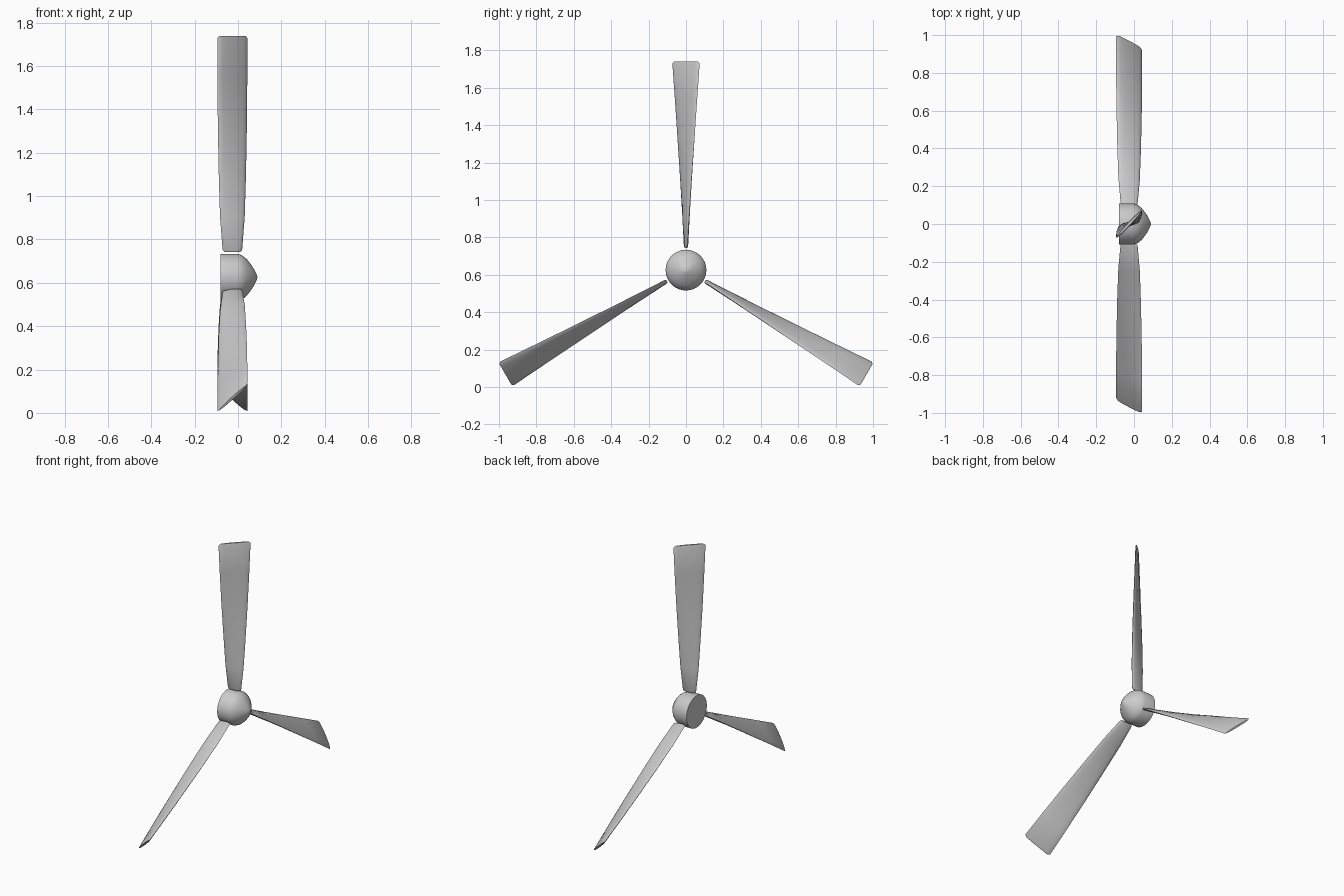
import bpy, bmesh, math
from mathutils import Matrix, Vector

if "Cube" in bpy.data.objects:
    bpy.data.objects.remove(bpy.data.objects["Cube"])

HUB_Z = 0.625


def finish(name, bm, angle):
    bmesh.ops.recalc_face_normals(bm, faces=bm.faces)
    me = bpy.data.meshes.new(name)
    bm.to_mesh(me)
    bm.free()
    ob = bpy.data.objects.new(name, me)
    bpy.context.collection.objects.link(ob)
    bpy.ops.object.select_all(action='DESELECT')
    ob.select_set(True)
    bpy.context.view_layer.objects.active = ob
    bpy.ops.object.shade_smooth_by_angle(angle=math.radians(angle))
    return ob


# Hub: flat back, short cylinder and domed nose, turned around the x axis
def make_hub():
    profile = [(-0.08, 0), (-0.08, 0.109), (0.0, 0.109), (0.02, 0.101),
               (0.04, 0.085), (0.06, 0.06), (0.075, 0.036), (0.085, 0.016), (0.09, 0)]
    bm = bmesh.new()
    vs = [bm.verts.new((x, 0, HUB_Z + r)) for x, r in profile]
    es = [bm.edges.new(p) for p in zip(vs, vs[1:])]
    bmesh.ops.spin(bm, geom=vs + es, cent=(0, 0, HUB_Z), axis=(1, 0, 0),
                   angle=math.tau, steps=32)
    bmesh.ops.remove_doubles(bm, verts=bm.verts, dist=1e-4)
    return finish("hub", bm, 40)


# Blade: lens sections lofted outward, the chord twisting from root to tip
def make_blade(name, angle):
    # radius, chord half-extent in x, in y, half thickness
    stations = [(0.118, 0.036, 0.004, 0.006), (0.126, 0.045, 0.006, 0.010),
                (0.28, 0.057, 0.016, 0.012), (0.48, 0.063, 0.029, 0.012),
                (0.70, 0.067, 0.045, 0.012), (0.92, 0.069, 0.060, 0.011),
                (1.105, 0.069, 0.073, 0.010), (1.115, 0.060, 0.063, 0.006)]
    n = 16
    rot = Matrix.Translation((0, 0, HUB_Z)) @ Matrix.Rotation(angle, 4, 'X')
    bm = bmesh.new()
    rings = []
    for r, hx, hy, t in stations:
        normal = Vector((-hy, hx)).normalized()
        ring = []
        for i in range(n):
            a = math.tau * i / n
            c = math.cos(a)
            s = math.sin(a) * t
            ring.append(bm.verts.new(rot @ Vector(
                (-0.026 + hx * c + normal.x * s, hy * c + normal.y * s, r))))
        rings.append(ring)
    for lo, hi in zip(rings, rings[1:]):
        for i in range(n):
            j = (i + 1) % n
            bm.faces.new((lo[i], lo[j], hi[j], hi[i]))
    bm.faces.new(rings[0])
    bm.faces.new(rings[-1])
    return finish(name, bm, 35)


make_hub()
for k in range(3):
    make_blade(f"blade_{k + 1}", math.tau * k / 3)
